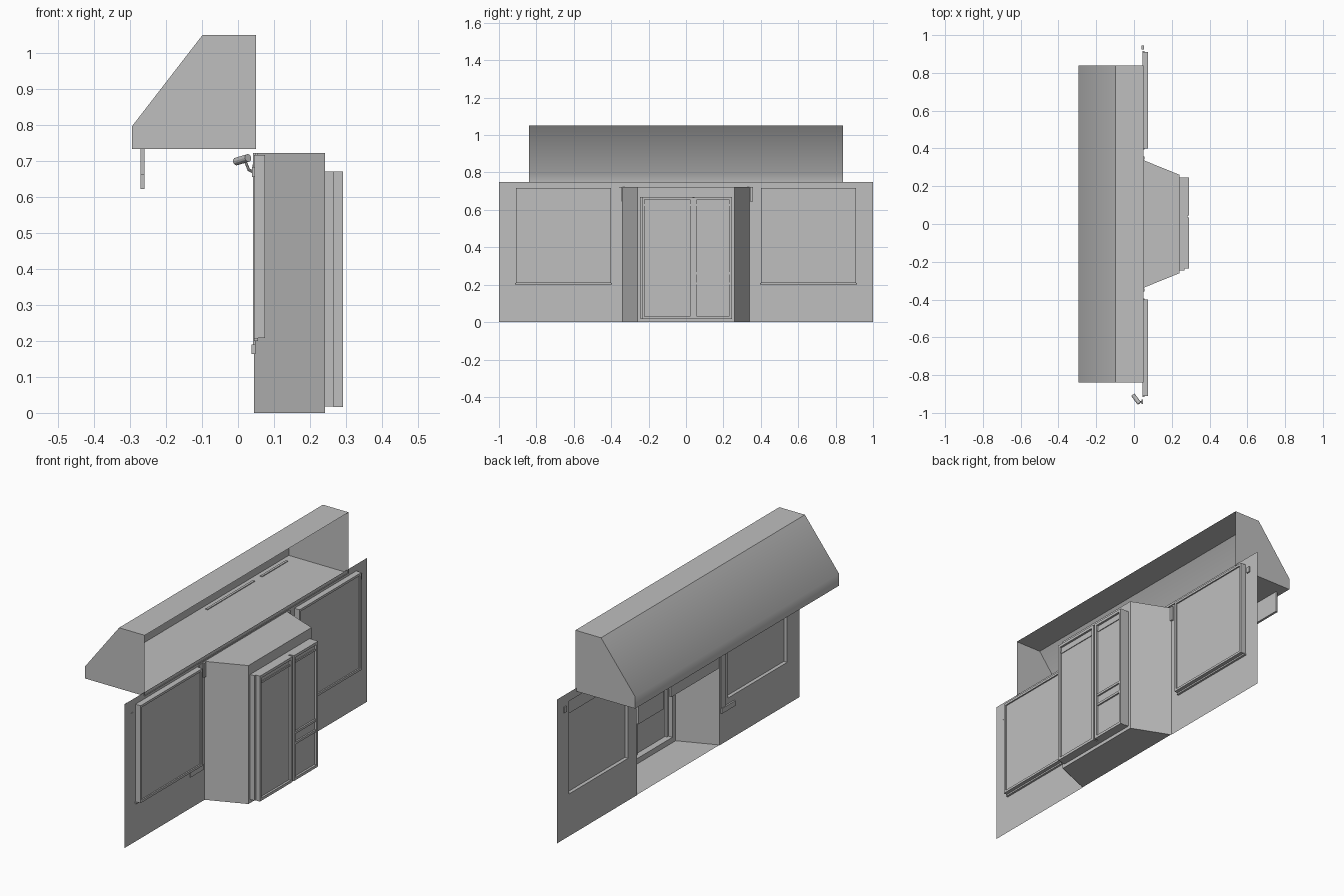
import bpy, bmesh
from mathutils import Vector

if "Cube" in bpy.data.objects:
    bpy.data.objects.remove(bpy.data.objects["Cube"])

grey = bpy.data.materials.new("plain_grey")
grey.use_nodes = True
GREY = (0.52, 0.52, 0.52, 1)
grey.diffuse_color = GREY
grey.node_tree.nodes["Principled BSDF"].inputs["Base Color"].default_value = GREY


def finish(name, bm, normals=True):
    bmesh.ops.remove_doubles(bm, verts=bm.verts, dist=0.0001)
    if normals:
        bmesh.ops.recalc_face_normals(bm, faces=bm.faces)
    mesh = bpy.data.meshes.new(name)
    bm.to_mesh(mesh)
    bm.free()
    mesh.materials.append(grey)
    ob = bpy.data.objects.new(name, mesh)
    bpy.context.collection.objects.link(ob)
    return ob


def face(bm, *pts):
    return bm.faces.new([bm.verts.new(p) for p in pts])


def add_box(bm, x, y, z):
    res = bmesh.ops.create_cube(bm, size=1)
    for v in res["verts"]:
        v.co = Vector([(r[0] + r[1]) / 2 + c * (r[1] - r[0]) for r, c in zip((x, y, z), v.co)])


def box(name, x, y, z):
    bm = bmesh.new()
    add_box(bm, x, y, z)
    return finish(name, bm)


def ring(name, x, y, z, w):
    """Rectangular frame facing the x axis."""
    bm = bmesh.new()
    add_box(bm, x, (y[0], y[0] + w), z)
    add_box(bm, x, (y[1] - w, y[1]), z)
    inner = (y[0] + w, y[1] - w)
    add_box(bm, x, inner, (z[0], z[0] + w))
    add_box(bm, x, inner, (z[1] - w, z[1]))
    return finish(name, bm)


def sheet(name, x, ys, zs, skip):
    """Flat wall made of cells, leaving out the openings."""
    bm = bmesh.new()
    for i in range(len(ys) - 1):
        for j in range(len(zs) - 1):
            if (i, j) not in skip:
                a, b, c, d = ys[i], ys[i + 1], zs[j], zs[j + 1]
                face(bm, (x, a, c), (x, b, c), (x, b, d), (x, a, d))
    return finish(name, bm, False)


WALL, BACK = 0.045, 0.242

# Main wall with two window openings and the entrance opening
sheet("main_wall", WALL, (-1, -0.9, -0.41, -0.34, 0.34, 0.41, 0.9, 1),
      (0, 0.22, 0.705, 0.722, 0.75),
      {(1, 1), (5, 1), (3, 0), (3, 1), (3, 2)})

# Tapered entrance recess
bm = bmesh.new()
for z in (0.002, 0.722):
    face(bm, (WALL, -0.34, z), (BACK, -0.26, z), (BACK, 0.26, z), (WALL, 0.34, z))
for s in (-1, 1):
    face(bm, (WALL, s * 0.34, 0), (BACK, s * 0.26, 0),
         (BACK, s * 0.26, 0.722), (WALL, s * 0.34, 0.722))
finish("entrance_recess", bm)
sheet("recess_back_wall", BACK, (-0.26, -0.235, 0.235, 0.26),
      (0, 0.03, 0.66, 0.722), {(1, 1)})

# Door frame, two leaves and their panes
ring("door_frame", (BACK, 0.267), (-0.245, 0.245), (0.018, 0.67), 0.012)
for name, y in (("wide", (-0.235, 0.035)), ("narrow", (0.045, 0.245))):
    ring(name + "_door_leaf", (0.265, 0.291), y, (0.016, 0.67), 0.014)
    box(name + "_door_pane", (0.276, 0.28), (y[0] + 0.01, y[1] - 0.01), (0.025, 0.66))
box("door_mullion", (0.265, 0.284), (0.033, 0.047), (0.02, 0.665))
box("door_top_rail", (0.274, 0.284), (-0.225, 0.235), (0.622, 0.632))
for z in (0.2, 0.255):
    box("door_cross_rail", (0.272, 0.288), (0.055, 0.235), (z, z + 0.012))
box("door_handle", (0.28, 0.288), (0.048, 0.058), (0.262, 0.335))

# Shop windows, mirrored about the entrance
for side, s in (("left", 1), ("right", -1)):
    def span(a, b):
        return tuple(sorted((s * a, s * b)))
    ring(side + "_window_frame", (WALL, 0.075), span(0.4, 0.91), (0.208, 0.716), 0.012)
    box(side + "_window_pane", (0.064, 0.068), span(0.41, 0.9), (0.218, 0.706))
    box(side + "_window_blind", (0.058, 0.064), span(0.412, 0.898), (0.63, 0.704))
    box(side + "_window_sill", (WALL, 0.056), span(0.395, 0.915), (0.2, 0.208))
    box(side + "_shutter_bracket", (WALL, 0.055), span(0.342, 0.357), (0.645, 0.722))

# Canopy shell, open at the rear
profile = [(0.05, 0.733), (-0.295, 0.733), (-0.295, 0.795), (-0.098, 1.05), (0.05, 1.05)]
HALF = 0.84
bm = bmesh.new()
for (x0, z0), (x1, z1) in zip(profile, profile[1:]):
    face(bm, (x0, -HALF, z0), (x0, HALF, z0), (x1, HALF, z1), (x1, -HALF, z1))
for y in (-HALF, HALF):
    face(bm, *[(x, y, z) for x, z in profile])
canopy = finish("canopy", bm)
bpy.ops.object.select_all(action="DESELECT")
canopy.select_set(True)
bpy.context.view_layer.objects.active = canopy
bpy.ops.object.shade_smooth_by_angle(angle=0.75)

# Signs hung under the canopy
box("long_hanging_sign", (-0.271, -0.259), (0.12, 0.51), (0.66, 0.737))
box("short_hanging_sign", (-0.271, -0.259), (0.57, 0.78), (0.622, 0.737))

# Small wall fittings
box("entrance_side_strip", (0.041, 0.049), (-0.387, -0.345), (0.19, 0.722))
box("letter_box", (0.037, 0.049), (-0.46, -0.35), (0.163, 0.19))
box("alarm_plate", (0.04, 0.053), (0.925, 0.945), (0.66, 0.69))


# Security camera
def rod(name, a, b, radius, sides):
    a, b = Vector(a), Vector(b)
    bm = bmesh.new()
    bmesh.ops.create_cone(bm, cap_ends=True, segments=sides, radius1=radius,
                          radius2=radius, depth=(b - a).length)
    ob = finish(name, bm)
    ob.location = (a + b) / 2
    ob.rotation_euler = (b - a).to_track_quat("Z", "Y").to_euler()
    return ob


rod("camera_body", (-0.005, -0.905, 0.698), (0.028, -0.95, 0.708), 0.011, 12)
rod("camera_arm", (0.02, -0.935, 0.7), (0.03, -0.94, 0.675), 0.004, 8)
rod("camera_bracket", (0.028, -0.94, 0.676), (0.045, -0.94, 0.668), 0.004, 8)
box("camera_plate", (0.039, 0.047), (-0.952, -0.928), (0.655, 0.683))
